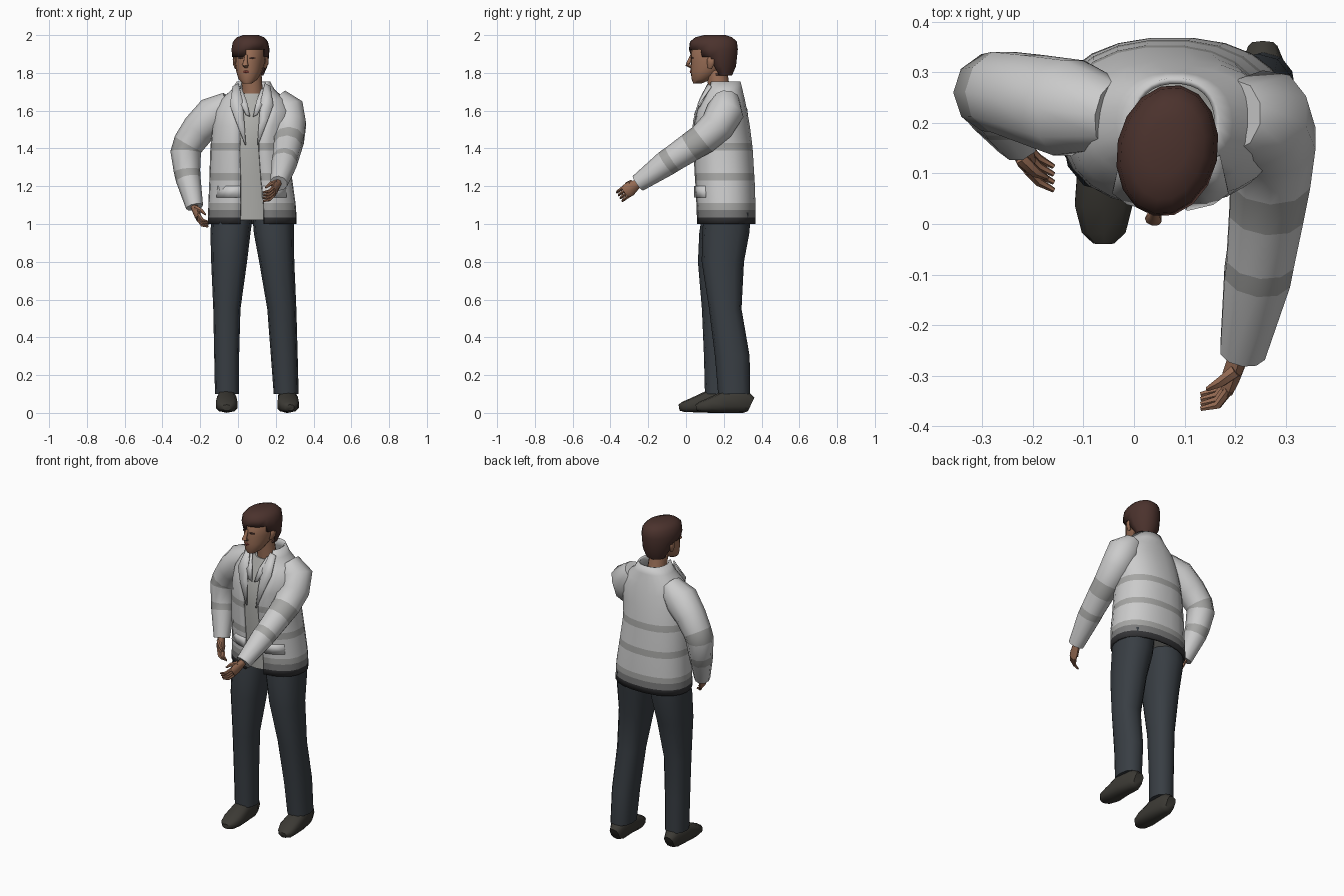
import bpy, bmesh, math
from math import sin, cos, radians
from mathutils import Vector, Matrix


def material(name, r, g, b):
    m = bpy.data.materials.new(name)
    m.diffuse_color = (r, g, b, 1)
    return m


CLOTH = material("light_cloth", .55, .55, .53)
BAND = material("band_cloth", .38, .38, .37)
HEM_MID = material("hem_mid", .2, .2, .2)
HEM_DARK = material("hem_dark", .035, .035, .038)
SHIRT = material("shirt_cloth", .42, .42, .4)
TROUSER = material("trouser_cloth", .04, .048, .057)
SHOE = material("shoe_leather", .045, .042, .035)
SKIN = material("skin", .33, .16, .095)
HAIR = material("hair", .07, .032, .026)
LIP = material("lip", .35, .08, .06)


def skin_rings(name, rings, mats, closed=True, caps=True, thick=0, keep=None, angle=50):
    """Bridge rings of points; mats is one material or one per segment."""
    bm = bmesh.new()
    vs = [[bm.verts.new(p) for p in r] for r in rings]
    seg = mats if isinstance(mats, list) else [mats] * (len(rings) - 1)
    pal = list(dict.fromkeys(seg))
    n = len(rings[0])
    for i in range(len(rings) - 1):
        for k in range(n if closed else n - 1):
            j = (k + 1) % n
            f = bm.faces.new((vs[i][k], vs[i][j], vs[i + 1][j], vs[i + 1][k]))
            f.material_index = pal.index(seg[i])
    if caps:
        bm.faces.new(vs[0]).material_index = pal.index(seg[0])
        bm.faces.new(vs[-1]).material_index = pal.index(seg[-1])
    bmesh.ops.recalc_face_normals(bm, faces=bm.faces)
    if keep:
        gone = [f for f in bm.faces if not keep(f.calc_center_median())]
        bmesh.ops.delete(bm, geom=gone, context='FACES')
    me = bpy.data.meshes.new(name)
    bm.to_mesh(me)
    bm.free()
    for m in pal:
        me.materials.append(m)
    ob = bpy.data.objects.new(name, me)
    bpy.context.collection.objects.link(ob)
    if thick:
        mod = ob.modifiers.new("thickness", 'SOLIDIFY')
        mod.thickness = thick
    bpy.ops.object.select_all(action='DESELECT')
    ob.select_set(True)
    bpy.context.view_layer.objects.active = ob
    bpy.ops.object.shade_smooth_by_angle(angle=radians(angle))
    return ob


def oval(c, u, v, a, b, n, p=1.0, gap=0):
    """Superellipse ring, optionally open around -v by gap degrees each side."""
    pts = []
    for k in range(n):
        t = radians(-90 + gap + (360 - 2 * gap) * k / (n - 1 if gap else n))
        x, y = cos(t), sin(t)
        pts.append(c + u * a * math.copysign(abs(x) ** p, x) + v * b * math.copysign(abs(y) ** p, y))
    return pts


X, Y, Z = Vector((1, 0, 0)), Vector((0, 1, 0)), Vector((0, 0, 1))


def loft(name, rows, mats, n=12, p=1.0, **kw):
    """Horizontal sections: z, cx, cy, rx, ry, (gap)."""
    rings = [oval(Vector((r[1], r[2], r[0])), X, Y, r[3], r[4], n, p, *r[5:]) for r in rows]
    return skin_rings(name, rings, mats, **kw)


def tube(name, rows, mats, n=10, ref=X, p=1.0):
    """Sections across a path: x, y, z, radius along ref, (other radius)."""
    pts = [Vector(r[:3]) for r in rows]
    rings = []
    for i, r in enumerate(rows):
        t = (pts[min(i + 1, len(pts) - 1)] - pts[max(i - 1, 0)]).normalized()
        u = (ref - t * ref.dot(t)).normalized()
        rings.append(oval(pts[i], u, t.cross(u), r[3], r[-1], n, p))
    return skin_rings(name, rings, mats)


# Trousers
loft("right_trouser_leg", [(1.06, -.03, .21, .11, .125), (.95, -.04, .2, .106, .13),
     (.8, -.047, .178, .095, .115), (.55, -.059, .167, .072, .083),
     (.3, -.06, .17, .066, .075), (.1, -.058, .172, .064, .072)], TROUSER, p=.85)
loft("left_trouser_leg", [(1.06, .185, .22, .11, .125), (.95, .19, .21, .106, .125),
     (.8, .205, .195, .093, .112), (.55, .232, .208, .077, .086),
     (.3, .245, .245, .071, .092), (.1, .255, .255, .066, .085)], TROUSER, p=.85)

# Shoes
for name, sx, sy, turn in (("right_shoe", -.06, 0, 0), ("left_shoe", .265, .09, .01)):
    tube(name, [(sx - turn, sy + .255, .045, .03, .04), (sx - turn, sy + .22, .062, .046, .062),
         (sx, sy + .12, .06, .053, .06), (sx, sy + .04, .042, .059, .04),
         (sx + turn, sy - .015, .032, .045, .027), (sx + turn, sy - .037, .028, .022, .016)],
         SHOE, p=.7)

# Shirt and open jacket
loft("shirt", [(1.02, .075, .21, .2, .145), (1.25, .067, .2, .19, .147), (1.42, .062, .192, .18, .147),
     (1.55, .072, .185, .17, .132), (1.63, .08, .192, .13, .1), (1.69, .078, .192, .078, .075)],
     SHIRT, n=16)
loft("jacket_body", [
    (1.0, .075, .212, .235, .158, 13), (1.035, .075, .212, .235, .158, 13),
    (1.075, .075, .211, .233, .159, 13), (1.11, .074, .21, .231, .159, 13),
    (1.23, .068, .205, .22, .16, 12), (1.27, .066, .202, .217, .16, 12),
    (1.39, .06, .196, .207, .159, 12), (1.43, .061, .193, .205, .158, 12),
    (1.52, .07, .187, .206, .152, 15), (1.6, .082, .187, .205, .138, 19),
    (1.66, .082, .197, .172, .115, 26), (1.71, .08, .2, .115, .1, 36),
    (1.755, .082, .197, .088, .092, 48)],
    [HEM_DARK, HEM_MID, BAND, CLOTH, BAND, CLOTH, BAND] + [CLOTH] * 5,
    n=22, p=.88, closed=False, caps=False, thick=.012)

# Lapels, collar flaps and pockets, mirrored about the body's middle
MID = .072
for side, s in (("right", -1), ("left", 1)):
    def flap(name, a, b, mat, thick=.008):
        rows = [[Vector((MID + s * x, y, z)) for x, y, z in row] for row in (a, b)]
        skin_rings(side + name, rows, mat, closed=False, caps=False, thick=thick)
    flap("_lapel", [(.07, .115, 1.745), (.05, .07, 1.66), (.04, .045, 1.56), (.03, .028, 1.42)],
         [(.1, .13, 1.73), (.115, .06, 1.63), (.085, .038, 1.55), (.034, .026, 1.42)], CLOTH)
    flap("_shirt_collar", [(.05, .11, 1.715), (.025, .068, 1.65), (.008, .045, 1.57)],
         [(.072, .12, 1.72), (.06, .065, 1.64), (.03, .043, 1.58)], CLOTH)
    flap("_pocket", [(.06, .043, 1.2), (.12, .062, 1.2), (.18, .1, 1.2)],
         [(.06, .043, 1.14), (.123, .062, 1.14), (.186, .1, 1.14)], CLOTH, .014)

# Sleeves
tube("right_sleeve", [(-.04, .215, 1.635, .07), (-.13, .23, 1.578, .1), (-.21, .25, 1.5, .09),
     (-.262, .262, 1.425, .083), (-.277, .26, 1.38, .081), (-.27, .24, 1.28, .07),
     (-.263, .225, 1.235, .066), (-.23, .168, 1.09, .046)],
     [CLOTH, CLOTH, CLOTH, BAND, CLOTH, BAND, CLOTH], ref=Y)
tube("left_sleeve", [(.2, .215, 1.66, .07), (.255, .21, 1.6, .1), (.272, .165, 1.52, .092),
     (.27, .09, 1.45, .083), (.262, .02, 1.405, .077), (.25, -.07, 1.345, .07),
     (.244, -.105, 1.322, .069), (.215, -.255, 1.215, .047)],
     [CLOTH, CLOTH, CLOTH, BAND, CLOTH, BAND, CLOTH])


# Hands with curled fingers
def hand(side, wrist, palm, curl, spread):
    w, k, c, s = map(Vector, (wrist, palm, curl, spread))
    d = (k - w).normalized()
    c.normalize()
    s.normalize()
    tube(side + "_palm", [(*(w - d * .03), .026, .022), (*w, .026, .02),
         (*(w + (k - w) * .6), .038, .019), (*k, .036, .014)], SKIN, n=8, ref=s)
    for i in range(4):
        a = k + s * (.027 - .018 * i)
        b = a + d * .026 + c * .012
        e = b + d * .006 + c * .032
        tube(f"{side}_finger_{i + 1}", [(*(a - d * .01), .01), (*b, .009), (*e, .005)], SKIN, n=6, ref=s)
    a = w + d * .02 + s * .025
    tube(side + "_thumb", [(*a, .014), (*(a + d * .02 + c * .025 + s * .008), .011),
         (*(a + d * .04 + c * .045), .005)], SKIN, n=6, ref=s)


hand("left", (.207, -.262, 1.21), (.185, -.322, 1.168), (-1, -.1, -.15), (0, -.5, .8))
hand("right", (-.23, .162, 1.09), (-.208, .125, 1.03), (.85, -.4, -.1), (0, -.85, .5))

# Neck and head, the head turned slightly to its right
tube("neck", [(.078, .19, 1.63, .066), (.076, .175, 1.72, .056), (.07, .16, 1.83, .055)], SKIN)
head = [loft("face", [(1.745, 0, -.085, .025, .024), (1.765, 0, -.065, .05, .052),
        (1.81, 0, -.035, .068, .088), (1.86, 0, -.012, .078, .11), (1.92, 0, -.002, .082, .118),
        (1.97, 0, .005, .06, .09)], SKIN, n=14),
        tube("nose", [(0, -.115, 1.895, .008), (0, -.131, 1.86, .011), (0, -.14, 1.842, .017, .012),
             (0, -.12, 1.832, .012, .008)], SKIN, n=8),
        tube("mouth", [(-.026, -.108, 1.806, .004), (0, -.121, 1.806, .008), (.026, -.108, 1.806, .004)],
             LIP, n=6, ref=Z)]
for side, s in (("right", -1), ("left", 1)):
    head.append(tube(side + "_ear", [(s * .076, -.005, 1.825, .008, .012), (s * .086, .003, 1.85, .01, .02),
                (s * .088, .005, 1.872, .008, .022), (s * .084, .002, 1.885, .006, .012)], SKIN, n=8))
    head.append(tube(side + "_eye", [(s * .018, -.115, 1.878, .003), (s * .032, -.111, 1.88, .006),
                (s * .046, -.1, 1.878, .003)], HAIR, n=6, ref=Z))
head.append(loft("hair", [(1.785, 0, .045, .06, .055), (1.835, 0, .022, .086, .1),
            (1.885, 0, .004, .097, .124), (1.925, 0, 0, .1, .132), (1.965, 0, 0, .092, .127),
            (1.988, 0, .002, .072, .1), (2.0, 0, .008, .04, .058)], HAIR, n=16, thick=.012,
            keep=lambda c: c.z > 1.925 or c.y > .02 or (c.z > 1.89 and (c.x < .01 or c.y > -.05))))
turn = Matrix.Translation((.066, .145, 0)) @ Matrix.Rotation(-.2, 4, 'Z')
for ob in head:
    ob.data.transform(turn)
